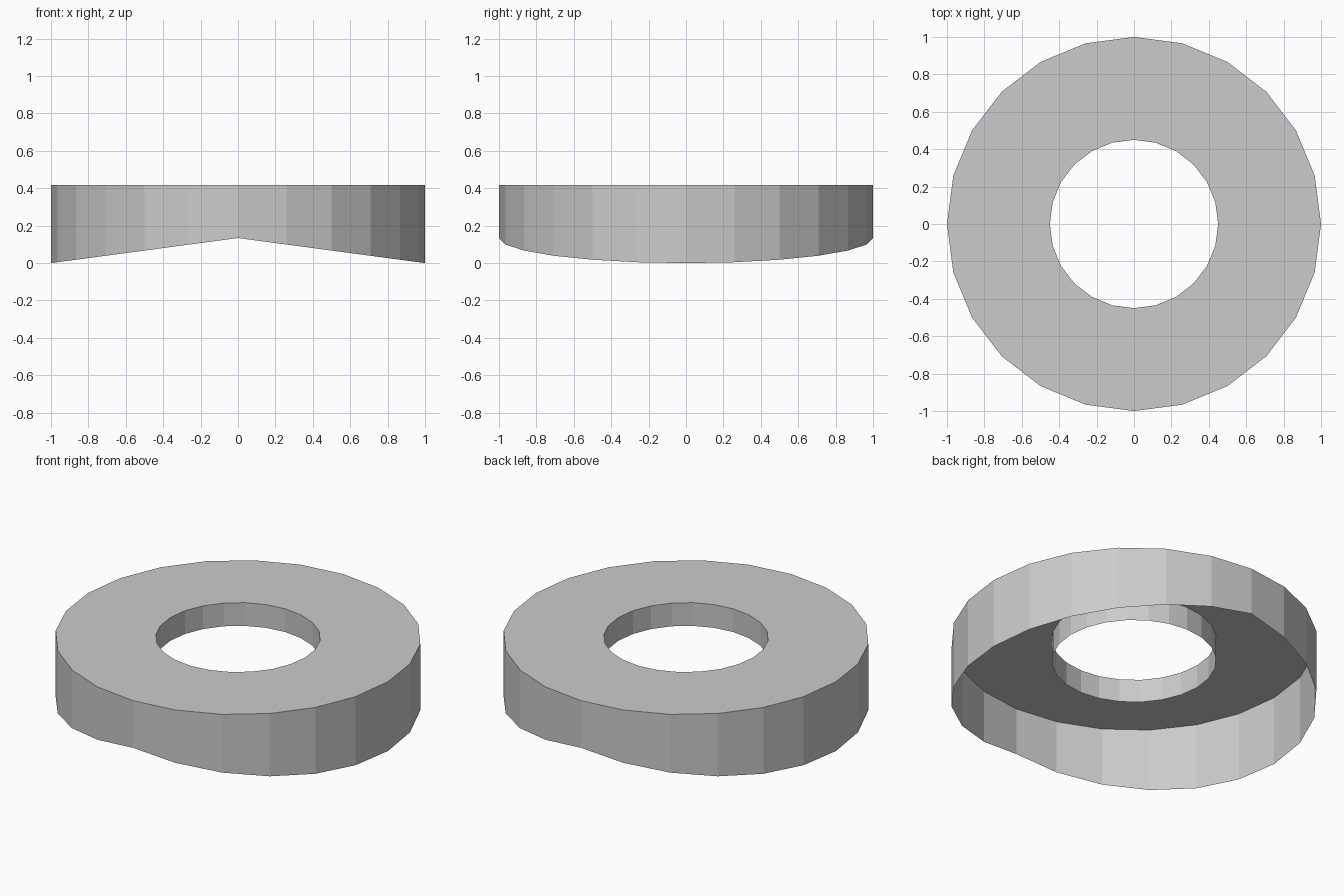
import bpy, bmesh
from math import sin, cos, tau

if "Cube" in bpy.data.objects:
    bpy.data.objects.remove(bpy.data.objects["Cube"])

SIDES = 24
OUTER, HOLE = 1.0, 0.45
TOP, PEAK, LIP = 0.418, 0.134, 0.14


def ring(bm, radius, height):
    """Ring of vertices whose height may depend on x."""
    verts = []
    for i in range(SIDES):
        a = tau * i / SIDES
        x, y = radius * cos(a), radius * sin(a)
        verts.append(bm.verts.new((x, y, height(x))))
    return verts


def bridge(bm, a, b):
    for i in range(SIDES):
        j = (i + 1) % SIDES
        bm.faces.new((a[i], a[j], b[j], b[i]))


bm = bmesh.new()
# Open shell: peaked skirt, flat top, short lip inside the hole
rings = [
    ring(bm, OUTER, lambda x: PEAK * (1 - abs(x))),
    ring(bm, OUTER, lambda x: TOP),
    ring(bm, HOLE, lambda x: TOP),
    ring(bm, HOLE, lambda x: TOP - LIP),
]
for a, b in zip(rings, rings[1:]):
    bridge(bm, a, b)

mesh = bpy.data.meshes.new("ring_cap")
bm.to_mesh(mesh)
bm.free()
bpy.context.collection.objects.link(bpy.data.objects.new("ring_cap", mesh))
